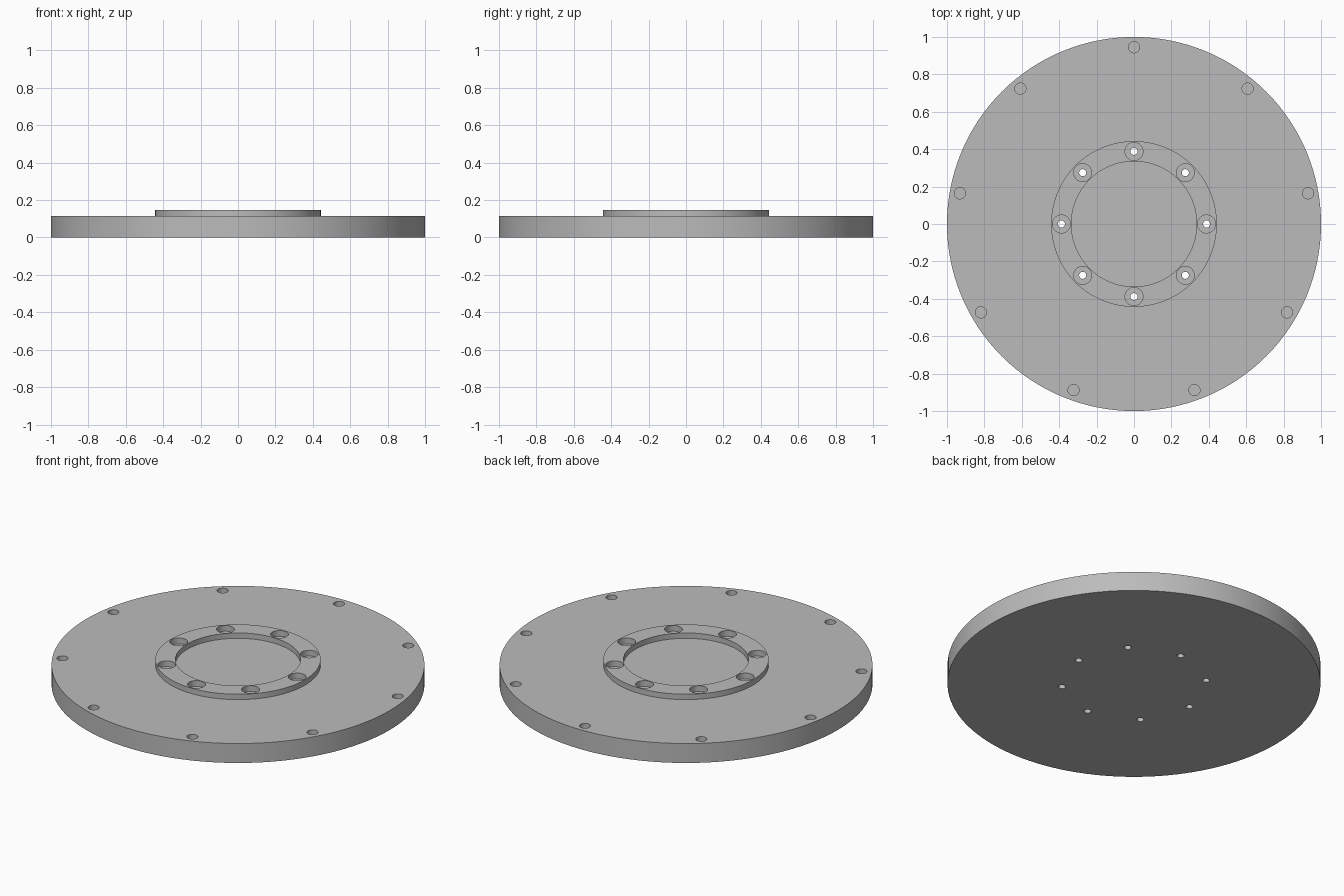
import bpy, bmesh
from math import cos, sin, pi, radians

if "Cube" in bpy.data.objects:
    bpy.data.objects.remove(bpy.data.objects["Cube"])

DISC_R, DISC_H = 1.0, 0.115
RING_OUT, RING_IN, RING_TOP = 0.443, 0.335, 0.147

steel = bpy.data.materials.new("plain grey metal")
steel.use_nodes = True
grey = (0.5, 0.5, 0.5, 1)
steel.diffuse_color = grey
steel.node_tree.nodes["Principled BSDF"].inputs["Base Color"].default_value = grey


def revolve(bm, profile, cx=0, cy=0, sides=32):
    """Closed solid turned from (radius, z) points, bottom to top, capped at both ends."""
    rings = [[bm.verts.new((cx + r * cos(2 * pi * i / sides),
                            cy + r * sin(2 * pi * i / sides), z))
              for i in range(sides)] for r, z in profile]
    bm.faces.new(rings[0][::-1])
    for low, high in zip(rings, rings[1:]):
        for i in range(sides):
            j = (i + 1) % sides
            bm.faces.new((low[i], low[j], high[j], high[i]))
    bm.faces.new(rings[-1])


def finish(bm, name):
    mesh = bpy.data.meshes.new(name)
    bm.to_mesh(mesh)
    bm.free()
    mesh.materials.append(steel)
    obj = bpy.data.objects.new(name, mesh)
    bpy.context.collection.objects.link(obj)
    return obj


# Round plate with the raised ring around a shallow centre recess
bm = bmesh.new()
revolve(bm, [(DISC_R, 0), (DISC_R, DISC_H), (RING_OUT, DISC_H), (RING_OUT, RING_TOP),
             (RING_IN, RING_TOP), (RING_IN, DISC_H)], sides=128)
plate = finish(bm, "flange_plate")

# Hole cutters: nine blind rim holes and eight counterbored through holes
bm = bmesh.new()
for k in range(9):
    a = radians(90 + 40 * k)
    revolve(bm, [(0.03, 0.055), (0.03, 0.2)], 0.945 * cos(a), 0.945 * sin(a))
for k in range(8):
    a = radians(45 * k)
    revolve(bm, [(0.019, -0.1), (0.019, 0.113), (0.048, 0.113), (0.048, 0.2)],
            0.388 * cos(a), 0.388 * sin(a))
cutters = finish(bm, "hole_cutters")
cutters.hide_render = True

# Drill the holes and discard the cutters
drill = plate.modifiers.new("drill", "BOOLEAN")
drill.operation = "DIFFERENCE"
drill.solver = "EXACT"
drill.object = cutters
bpy.context.view_layer.objects.active = plate
plate.select_set(True)
bpy.ops.object.modifier_apply(modifier="drill")
bpy.data.objects.remove(cutters)

# Smooth round walls with crisp rims
bpy.ops.object.select_all(action="DESELECT")
plate.select_set(True)
bpy.ops.object.shade_smooth_by_angle(angle=radians(30))
